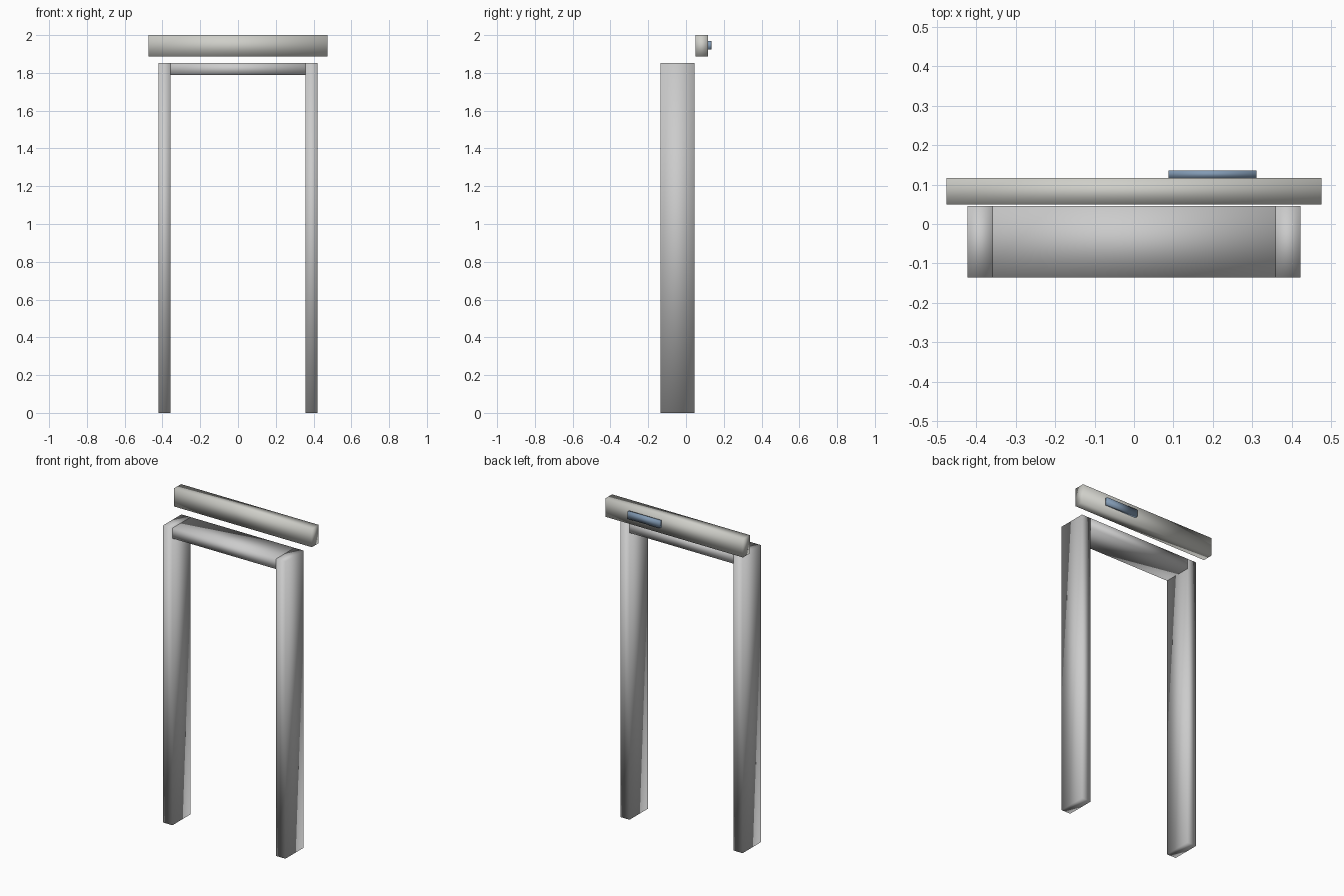
import bpy

if "Cube" in bpy.data.objects:
    bpy.data.objects.remove(bpy.data.objects["Cube"])


def material(name, rgb):
    m = bpy.data.materials.new(name)
    m.diffuse_color = (*rgb, 1)
    m.use_nodes = True
    m.node_tree.nodes["Principled BSDF"].inputs["Base Color"].default_value = m.diffuse_color
    return m


def box(name, x, y, z, mat=None):
    """Soft-shaded box from (min, max) ranges on each axis."""
    ranges = (x, y, z)
    bpy.ops.mesh.primitive_cube_add(size=1)
    ob = bpy.context.object
    ob.name = name
    ob.location = [(a + b) / 2 for a, b in ranges]
    ob.scale = [b - a for a, b in ranges]
    bpy.ops.object.transform_apply(location=True, rotation=False, scale=True)
    bpy.ops.object.shade_smooth()
    if mat:
        ob.data.materials.append(mat)
    return ob


HALF, INNER = 0.422, 0.358      # outer and inner half width of the frame
DEPTH = (-0.135, 0.045)
TOP = 1.853

# Door frame: two jambs and the head between them
box("left_jamb", (-HALF, -INNER), DEPTH, (0, TOP))
box("right_jamb", (INNER, HALF), DEPTH, (0, TOP))
box("frame_head", (-INNER, INNER), DEPTH, (1.789, TOP))

# Operator housing floating above and behind the head
warm = material("warm_grey", (0.62, 0.62, 0.58))
box("operator_housing", (-0.475, 0.475), (0.05, 0.117), (1.886, 2.0), warm)

# Small panel on the back of the housing
blue = material("slate_blue", (0.22, 0.32, 0.45))
box("control_panel", (0.088, 0.31), (0.117, 0.135), (1.924, 1.968), blue)
